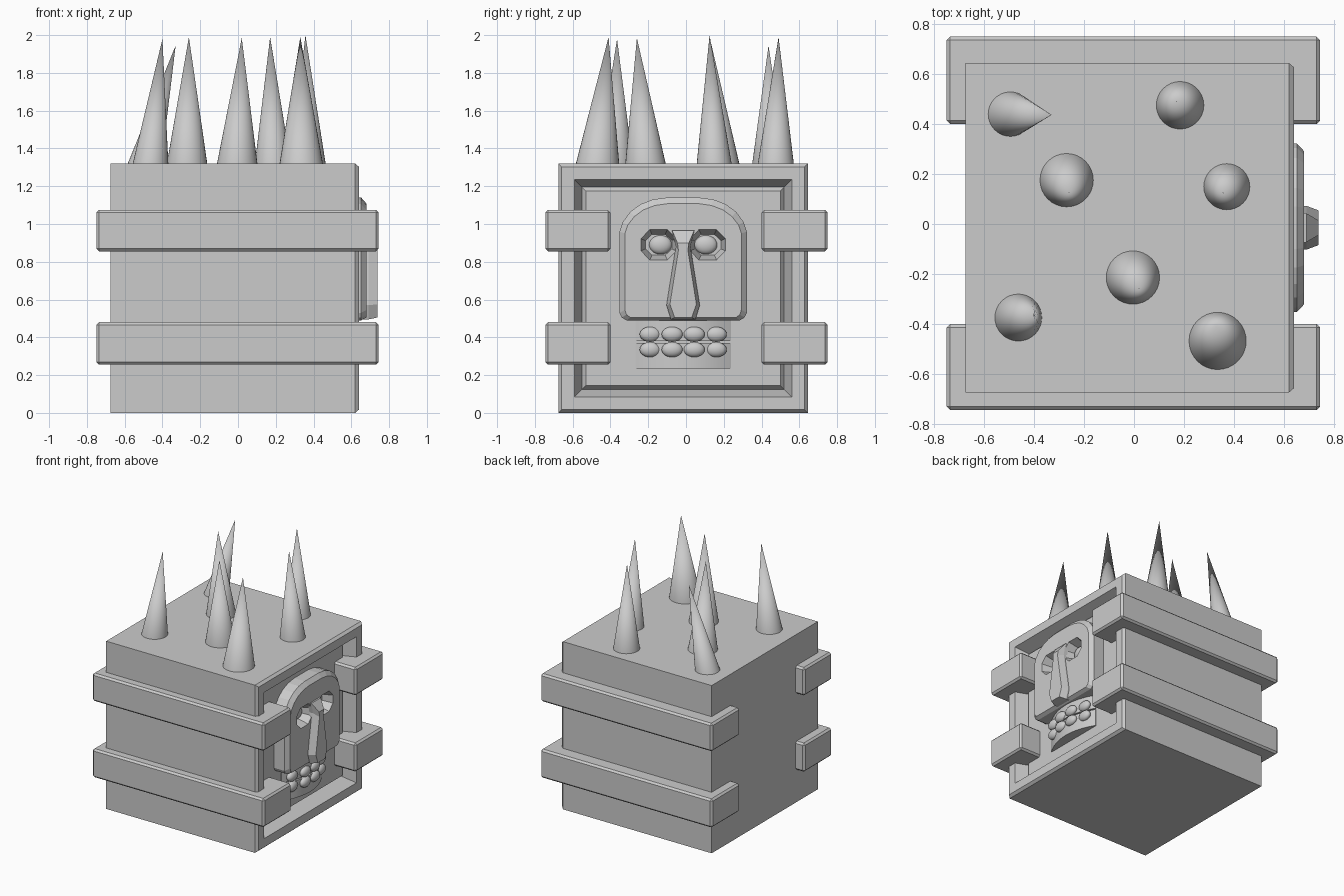
import bpy, bmesh, math
from mathutils import Vector

if "Cube" in bpy.data.objects:
    bpy.data.objects.remove(bpy.data.objects["Cube"])

CY = -0.015  # centre line of the carved face


def finish(name, bm, smooth=False):
    bmesh.ops.recalc_face_normals(bm, faces=bm.faces)
    me = bpy.data.meshes.new(name)
    bm.to_mesh(me)
    bm.free()
    ob = bpy.data.objects.new(name, me)
    bpy.context.collection.objects.link(ob)
    if smooth:
        bpy.ops.object.select_all(action='DESELECT')
        ob.select_set(True)
        bpy.context.view_layer.objects.active = ob
        bpy.ops.object.shade_smooth_by_angle(angle=math.radians(40))
    return ob


def loft(name, rings):
    """Skin a stack of (x, [(y, z), ...]) outlines and cap both ends."""
    bm = bmesh.new()
    loops = [[bm.verts.new((x, y, z)) for y, z in pts] for x, pts in rings]
    n = len(loops[0])
    for a, b in zip(loops, loops[1:]):
        for i in range(n):
            j = (i + 1) % n
            bm.faces.new((a[i], a[j], b[j], b[i]))
    bm.faces.new(loops[0])
    bm.faces.new(loops[-1])
    return finish(name, bm)


def square(h):
    return [(CY - h, 0.66 - h), (CY + h, 0.66 - h), (CY + h, 0.66 + h), (CY - h, 0.66 + h)]


def mirrored(half):
    """Complete an outline given as (offset, z) on the positive side."""
    return [(CY + y, z) for y, z in half] + [(CY - y, z) for y, z in reversed(half)]


def box(name, lo, hi, bevel=0.0):
    bm = bmesh.new()
    bmesh.ops.create_cube(bm, size=1)
    lo, hi = Vector(lo), Vector(hi)
    bmesh.ops.scale(bm, vec=hi - lo, verts=bm.verts)
    bmesh.ops.translate(bm, vec=(lo + hi) / 2, verts=bm.verts)
    if bevel:
        bmesh.ops.bevel(bm, geom=bm.edges[:], offset=bevel, segments=1, affect='EDGES')
    return finish(name, bm)


def ellipsoid(name, loc, radii):
    bm = bmesh.new()
    bmesh.ops.create_uvsphere(bm, u_segments=20, v_segments=12, radius=1)
    bmesh.ops.scale(bm, vec=radii, verts=bm.verts)
    bmesh.ops.translate(bm, vec=loc, verts=bm.verts)
    return finish(name, bm, True)


# Block body with chamfered face side and a grooved panel
loft("body", [(-0.675, square(0.66)), (0.62, square(0.66)), (0.64, square(0.643)),
              (0.64, square(0.575)), (0.535, square(0.535)), (0.56, square(0.515))])

# Corner straps
for side, (y0, y1) in {"front": (-0.745, -0.4), "back": (0.4, 0.75)}.items():
    for level, (z0, z1) in {"lower": (0.255, 0.48), "upper": (0.855, 1.075)}.items():
        box(f"{side}_{level}_strap", (-0.75, y0, z0), (0.745, y1, z1), 0.014)

# Mask plate with bevelled rim
outer = [(0.30, 0.49), (0.325, 0.505), (0.337, 0.53), (0.337, 0.96), (0.32, 1.01),
         (0.28, 1.065), (0.225, 1.105), (0.16, 1.13), (0.085, 1.14)]
inner = [(0.28, 0.505), (0.30, 0.52), (0.308, 0.545), (0.308, 0.95), (0.293, 0.995),
         (0.258, 1.04), (0.21, 1.075), (0.15, 1.098), (0.08, 1.108)]
mask = loft("mask", [(0.55, mirrored(outer)), (0.652, mirrored(outer)), (0.68, mirrored(inner))])

# Eye sockets and eyes
for s, side in ((-1, "left"), (1, "right")):
    def socket(ry, rz, c=CY + s * 0.13):
        return [(c + s * y * ry, 0.89 + z * rz) for y, z in
                ((-1, -.4), (-.5, -1), (.5, -1), (1, -.4), (1, .4), (.5, 1), (-.5, 1), (-1, .4))]
    cutter = loft(side + "_eye_cutter", [(0.60, socket(0.07, 0.055)), (0.685, socket(0.095, 0.082))])
    cutter.hide_render = True
    cutter.hide_set(True)
    cut = mask.modifiers.new(side + "_eye", 'BOOLEAN')
    cut.object = cutter
    cut.operation = 'DIFFERENCE'
    cut.solver = 'EXACT'
    ellipsoid(side + "_eye", (0.60, CY + s * 0.12, 0.89), (0.03, 0.06, 0.05))

# Nose running up into a brow
loft("nose", [(0.66, mirrored([(0.065, 0.495), (0.088, 0.57), (0.04, 0.88), (0.062, 0.97)])),
              (0.69, mirrored([(0.065, 0.495), (0.088, 0.57), (0.038, 0.88), (0.058, 0.965)])),
              (0.738, mirrored([(0.045, 0.505), (0.07, 0.575), (0.025, 0.86), (0.03, 0.90)]))])


# Bowed jaws with two rows of teeth
def bow(t):
    return 0.565 + 0.075 * (1 - t * t)


def jaw(name, z0, z1):
    ts = [i / 8 - 1 for i in range(17)]
    bm = bmesh.new()
    pts = [(0.54, CY - 0.253), (0.54, CY + 0.253)] + [(bow(t), CY + 0.253 * t) for t in reversed(ts)]
    face = bm.faces.new([bm.verts.new((x, y, z0)) for x, y in pts])
    ext = bmesh.ops.extrude_face_region(bm, geom=[face])
    bmesh.ops.translate(bm, vec=(0, 0, z1 - z0),
                        verts=[v for v in ext["geom"] if isinstance(v, bmesh.types.BMVert)])
    bm.faces.new([v for v in face.verts]) if not face.is_valid else None
    finish(name, bm, True)


jaw("lower_jaw", 0.235, 0.37)
jaw("upper_jaw", 0.38, 0.495)
for row, z in (("lower", 0.335), ("upper", 0.416)):
    for i in range(4):
        t = (i - 1.5) * 0.46
        ellipsoid(f"{row}_tooth_{i + 1}", (bow(t), CY + 0.253 * t, z), (0.03, 0.056, 0.04))

# Spikes: base x, y, radius, then tip
spikes = [(-0.50, 0.44, 0.092, (-0.33, 0.437, 1.945)), (0.185, 0.475, 0.098, (0.17, 0.49, 1.99)),
          (-0.27, 0.177, 0.11, (-0.26, 0.125, 1.99)), (0.372, 0.15, 0.095, (0.357, 0.125, 2.0)),
          (-0.005, -0.213, 0.11, (0.02, -0.26, 1.985)), (-0.465, -0.375, 0.097, (-0.40, -0.365, 1.98)),
          (0.335, -0.47, 0.118, (0.33, -0.41, 1.99))]
for k, (x, y, r, tip) in enumerate(spikes):
    bm = bmesh.new()
    n = 32
    ring = [bm.verts.new((x + r * math.cos(2 * math.pi * i / n),
                          y + r * math.sin(2 * math.pi * i / n), 1.30)) for i in range(n)]
    top = bm.verts.new(tip)
    bm.faces.new(ring)
    for i in range(n):
        bm.faces.new((ring[i], ring[(i + 1) % n], top))
    finish(f"spike_{k + 1}", bm, True)
